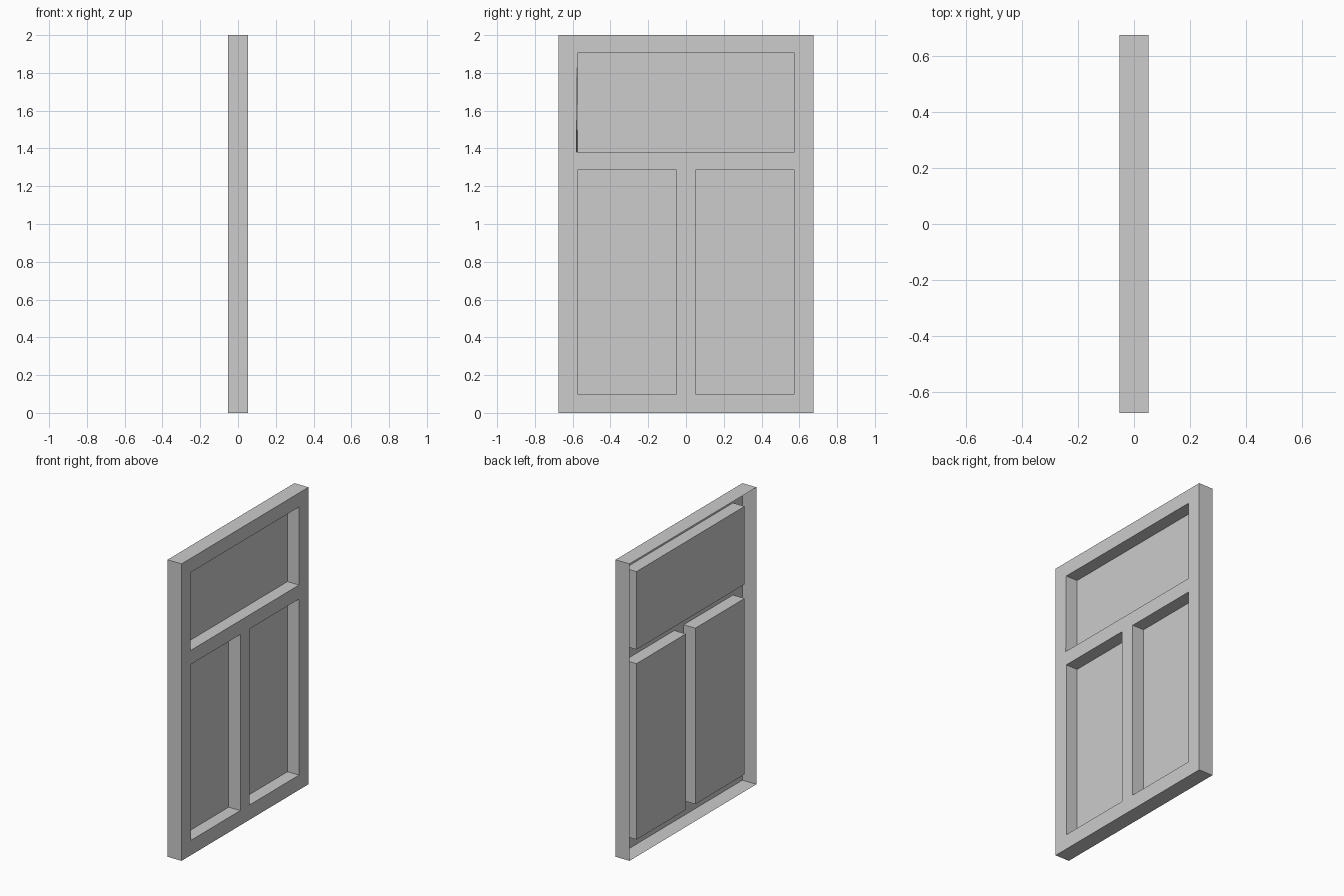
import bpy
import bmesh

# Remove the default object
cube = bpy.data.objects.get("Cube")
if cube:
    bpy.data.objects.remove(cube, do_unlink=True)

FRONT, BACK, RECESS = 0.052, -0.052, 0.086

# Single grey finish
grey = bpy.data.materials.new("plain_grey")
colour = (0.604, 0.604, 0.604, 1)
grey.use_nodes = True
grey.diffuse_color = colour
grey.node_tree.nodes["Principled BSDF"].inputs["Base Color"].default_value = colour

# Face of the door, divided along the edges of rails and stiles
ys = [-0.675, -0.575, -0.05, 0.05, 0.575, 0.675]
zs = [0, 0.1, 1.285, 1.38, 1.905, 2]
bm = bmesh.new()
grid = [[bm.verts.new((FRONT, y, z)) for y in ys] for z in zs]
cells = {}
for row in range(len(zs) - 1):
    for col in range(len(ys) - 1):
        cells[row, col] = bm.faces.new((grid[row][col], grid[row][col + 1],
                                        grid[row + 1][col + 1], grid[row + 1][col]))


def push_back(result, distance):
    for v in result["geom"]:
        if isinstance(v, bmesh.types.BMVert):
            v.co.x -= distance


# Outer edge folded back, leaving the rear open
rim = [e for e in bm.edges if e.is_boundary]
push_back(bmesh.ops.extrude_edge_only(bm, edges=rim), FRONT - BACK)

# Two tall lower panels and one wide upper panel, sunk into the face
for panel in ([(1, 1)], [(1, 3)], [(3, 1), (3, 2), (3, 3)]):
    faces = [cells[key] for key in panel]
    push_back(bmesh.ops.extrude_face_region(bm, geom=faces), RECESS)
    bmesh.ops.delete(bm, geom=faces, context="FACES")

# The upper opening leans out slightly at one lower corner
grid[3][1].co.y -= 0.005

bmesh.ops.recalc_face_normals(bm, faces=bm.faces[:])
mesh = bpy.data.meshes.new("door_panel")
bm.to_mesh(mesh)
bm.free()
mesh.materials.append(grey)
door = bpy.data.objects.new("door_panel", mesh)
bpy.context.collection.objects.link(door)
